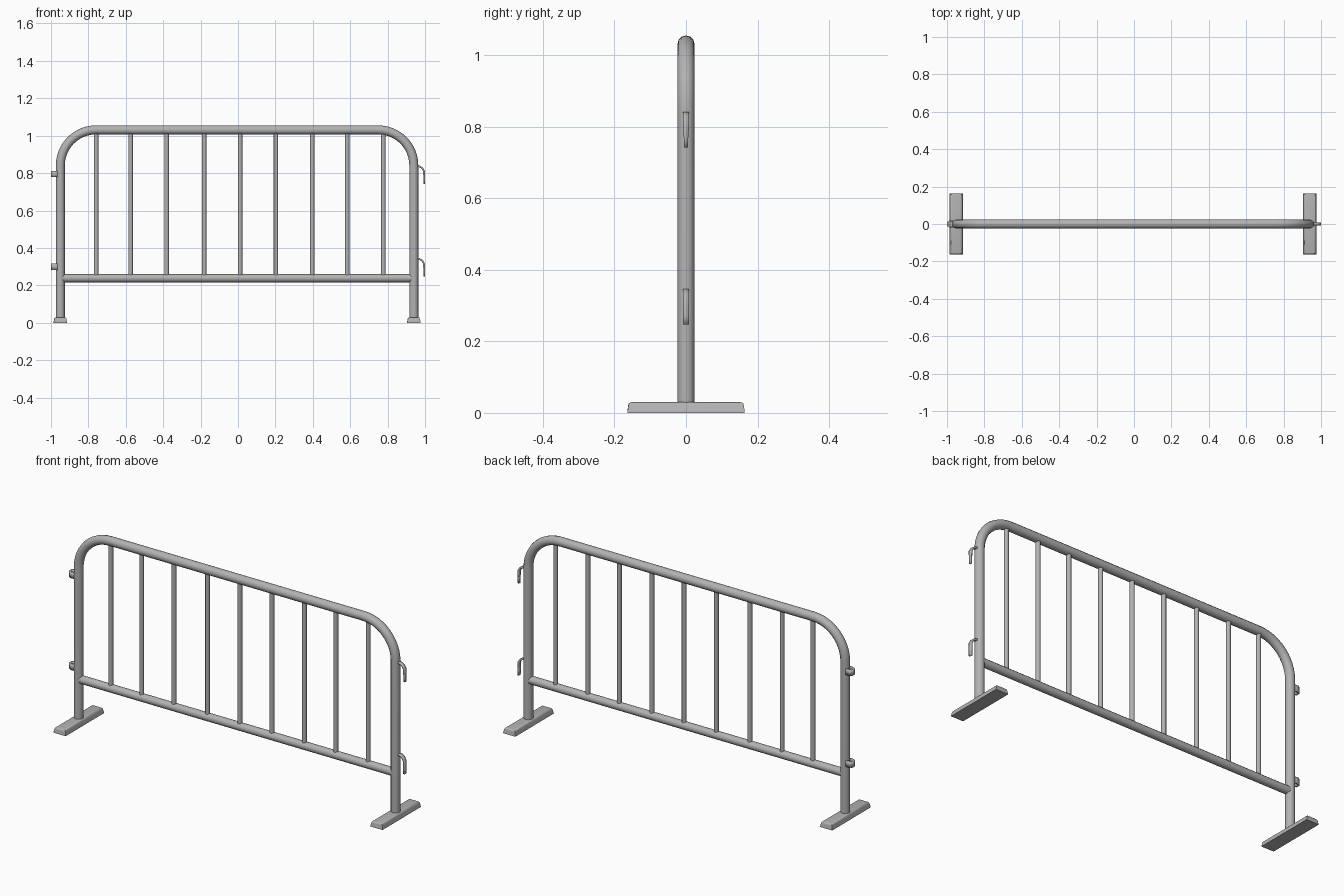
import bpy, bmesh, math

default = bpy.data.objects.get("Cube")
if default:
    bpy.data.objects.remove(default, do_unlink=True)

# Galvanised steel, used everywhere
steel = bpy.data.materials.new("galvanised_grey")
steel.use_nodes = True
grey = (0.45, 0.45, 0.45, 1)
steel.diffuse_color = grey
steel.node_tree.nodes["Principled BSDF"].inputs["Base Color"].default_value = grey

MID = -0.005       # centre of the frame, offset by the hooks
HALF = 0.945       # half distance between the uprights
TOP = 1.031        # axis height of the top rail
BEND = 0.19        # corner radius of the frame
RAIL_Z = 0.238


def finish(obj, angle=35):
    obj.data.materials.append(steel)
    bpy.ops.object.select_all(action="DESELECT")
    obj.select_set(True)
    bpy.context.view_layer.objects.active = obj
    if obj.type == "CURVE":
        bpy.ops.object.convert(target="MESH")
    bpy.ops.object.shade_smooth_by_angle(angle=math.radians(angle))


def link(name, data):
    obj = bpy.data.objects.new(name, data)
    bpy.context.collection.objects.link(obj)
    return obj


def tube(name, points, radius):
    curve = bpy.data.curves.new(name, "CURVE")
    curve.dimensions = "3D"
    curve.bevel_depth = radius
    curve.bevel_resolution = 4
    curve.use_fill_caps = True
    spline = curve.splines.new("POLY")
    spline.points.add(len(points) - 1)
    for p, co in zip(spline.points, points):
        p.co = (*co, 1)
    finish(link(name, curve))


def strip(name, edges, thickness):
    """Flat bar through pairs of edge points."""
    bm = bmesh.new()
    rows = [[bm.verts.new(p) for p in pair] for pair in edges]
    for a, b in zip(rows, rows[1:]):
        bm.faces.new((a[0], a[1], b[1], b[0]))
    bmesh.ops.recalc_face_normals(bm, faces=bm.faces)
    mesh = bpy.data.meshes.new(name)
    bm.to_mesh(mesh)
    bm.free()
    obj = link(name, mesh)
    mod = obj.modifiers.new("thickness", "SOLIDIFY")
    mod.thickness = thickness
    mod.offset = 0
    mod.use_even_offset = True
    finish(obj)


# Bent outer frame
path = [(MID - HALF, 0, 0.015)]
for side, start in ((-1, 180), (1, 90)):
    for i in range(13):
        a = math.radians(start - 90 * i / 12)
        path.append((MID + side * (HALF - BEND) + BEND * math.cos(a), 0,
                     TOP - BEND + BEND * math.sin(a)))
path.append((MID + HALF, 0, 0.015))
tube("outer_frame", path, 0.024)

# Bottom rail and upright bars
tube("bottom_rail", [(MID - HALF, 0, RAIL_Z), (MID + HALF, 0, RAIL_Z)], 0.0215)
for i, x in enumerate((-0.758, -0.574, -0.381, -0.181, 0.011, 0.203, 0.397, 0.584, 0.777)):
    tube(f"upright_bar_{i + 1}", [(x, 0, RAIL_Z), (x, 0, TOP)], 0.012)

# Feet: low blocks with sloping sides and softened top edges
for side, label in ((-1, "right"), (1, "left")):
    bm = bmesh.new()
    bmesh.ops.create_cube(bm, size=1)
    for v in bm.verts:
        inset = 0.006 if v.co.z > 0 else 0
        v.co.x *= 0.074 - 2 * inset
        v.co.y *= 0.328 - inset
        v.co.z = 0.03 if v.co.z > 0 else 0
    rim = [e for e in bm.edges if all(v.co.z > 0.02 for v in e.verts)]
    bmesh.ops.bevel(bm, geom=rim, offset=0.009, segments=3, profile=0.5, affect="EDGES")
    mesh = bpy.data.meshes.new(label + "_foot")
    bm.to_mesh(mesh)
    bm.free()
    foot = link(label + "_foot", mesh)
    foot.location.x = MID + side * HALF
    finish(foot)

# Linking hooks on one upright, linking loops on the other
hook = [(0.945, 0.838), (0.97, 0.836), (0.985, 0.827), (0.9945, 0.811),
        (0.9955, 0.765), (0.9955, 0.742)]
loop = [(-0.955, -0.015), (-0.985, -0.015), (-0.996, -0.008),
        (-0.996, 0.008), (-0.985, 0.015), (-0.955, 0.015)]
for label, drop, tip in (("upper", 0, 0.006), ("lower", 0.495, 0.009)):
    widths = [0.009] * 4 + [tip] * 2
    strip(label + "_hook",
          [((x, -w, z - drop), (x, w, z - drop)) for (x, z), w in zip(hook, widths)], 0.009)
    base = 0.778 - drop
    strip(label + "_loop",
          [((x, y, base), (x, y, base + 0.033)) for x, y in loop], 0.008)
